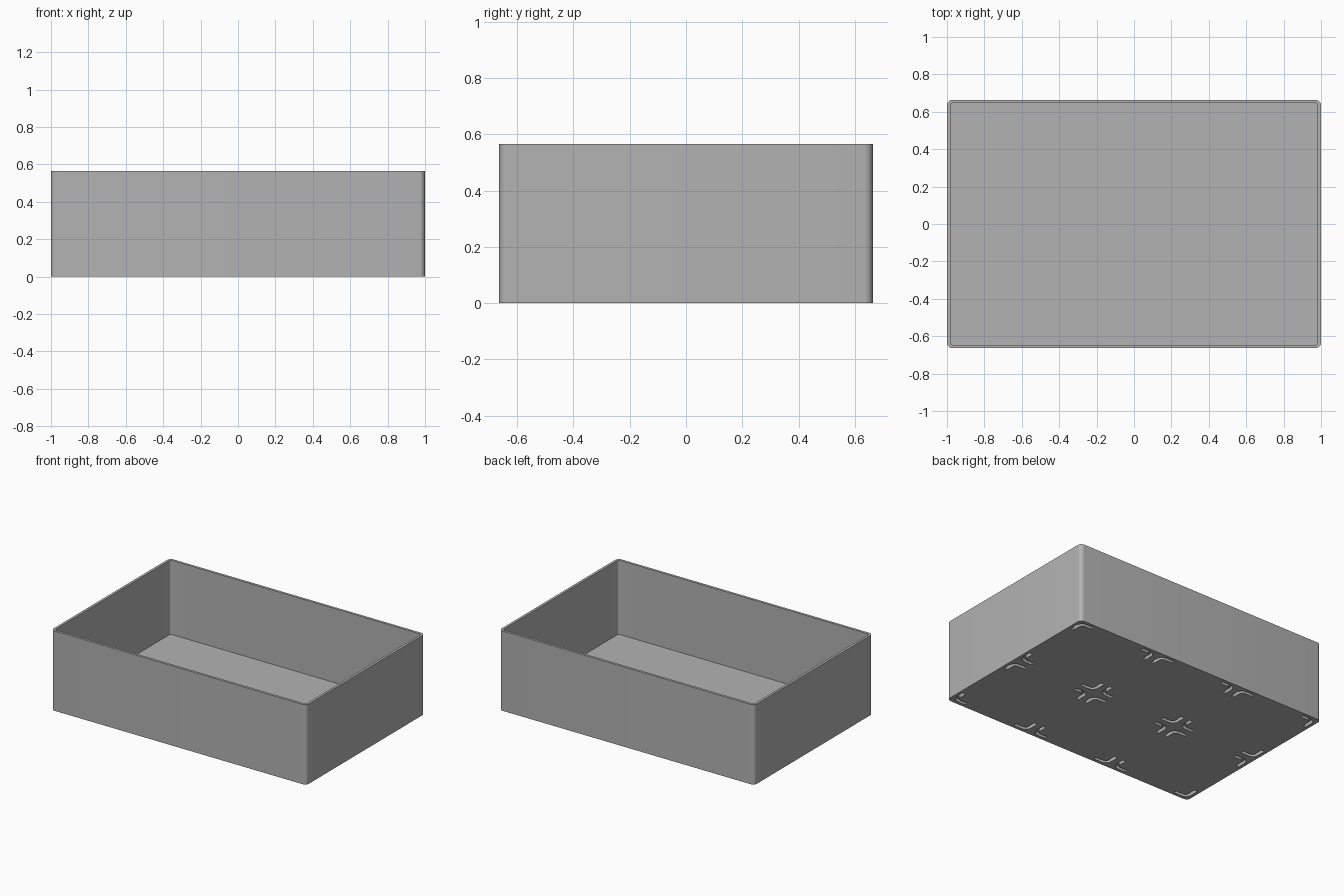
import bpy, bmesh
from math import cos, sin, pi

cube = bpy.data.objects.get("Cube")
if cube:
    bpy.data.objects.remove(cube)

HALF_X, HALF_Y, HEIGHT = 1.0, 0.664, 0.565
WALL, FLOOR, RADIUS = 0.018, 0.04, 0.03
CELLS_X, CELLS_Y = 3, 2
INSET, REACH, BEND = 0.035, 0.13, 0.035   # groove placement inside a cell corner
GROOVE, DEPTH = 0.024, 0.025

gray = bpy.data.materials.new("plain_gray")
gray.use_nodes = True
color = (0.45, 0.45, 0.45, 1)
gray.diffuse_color = color
gray.node_tree.nodes["Principled BSDF"].inputs["Base Color"].default_value = color


def rounded_rect(hx, hy, r, steps=8):
    """Outline of a rounded rectangle, counter-clockwise."""
    points = []
    for quarter, (sx, sy) in enumerate([(1, 1), (-1, 1), (-1, -1), (1, -1)]):
        for i in range(steps + 1):
            a = (quarter + i / steps) * pi / 2
            points.append((sx * (hx - r) + r * cos(a), sy * (hy - r) + r * sin(a)))
    return points


def add_ring(bm, outline, z):
    return [bm.verts.new((x, y, z)) for x, y in outline]


def bridge(bm, low, high):
    for i in range(len(low)):
        j = (i + 1) % len(low)
        bm.faces.new((low[i], low[j], high[j], high[i]))


def make_object(name, bm):
    bmesh.ops.recalc_face_normals(bm, faces=bm.faces[:])
    mesh = bpy.data.meshes.new(name)
    bm.to_mesh(mesh)
    bm.free()
    mesh.materials.append(gray)
    obj = bpy.data.objects.new(name, mesh)
    bpy.context.collection.objects.link(obj)
    return obj


# Open box: outer wall, rim, inner wall, floor
bm = bmesh.new()
outer = rounded_rect(HALF_X, HALF_Y, RADIUS)
inner = rounded_rect(HALF_X - WALL, HALF_Y - WALL, RADIUS - WALL)
rings = [add_ring(bm, outer, 0), add_ring(bm, outer, HEIGHT),
         add_ring(bm, inner, HEIGHT), add_ring(bm, inner, FLOOR)]
for low, high in zip(rings, rings[1:]):
    bridge(bm, low, high)
bm.faces.new(rings[0])
bm.faces.new(rings[-1])
box = make_object("open_box", bm)


def groove_outline(steps=6):
    """Curved L-shaped strip that hugs a cell corner at the origin."""
    def side(offset):
        c, r = INSET + BEND, BEND + offset
        arc = [pi + i / steps * pi / 2 for i in range(steps + 1)]
        return ([(INSET - offset, REACH)]
                + [(c + r * cos(a), c + r * sin(a)) for a in arc]
                + [(REACH, INSET - offset)])
    return side(GROOVE / 2) + side(-GROOVE / 2)[::-1]


# Underside grooves: one at each corner of each grid cell
bm = bmesh.new()
shape = groove_outline()
cell_x, cell_y = 2 * HALF_X / CELLS_X, 2 * HALF_Y / CELLS_Y
for i in range(CELLS_X):
    for j in range(CELLS_Y):
        for sx in (1, -1):
            for sy in (1, -1):
                cx = -HALF_X + (i + (sx < 0)) * cell_x
                cy = -HALF_Y + (j + (sy < 0)) * cell_y
                placed = [(cx + sx * x, cy + sy * y) for x, y in shape]
                low, high = add_ring(bm, placed, -DEPTH), add_ring(bm, placed, DEPTH)
                bridge(bm, low, high)
                bm.faces.new(low)
                bm.faces.new(high)
cutter = make_object("groove_cutter", bm)
cutter.hide_render = True

cut = box.modifiers.new("grooves", 'BOOLEAN')
cut.operation = 'DIFFERENCE'
cut.solver = 'EXACT'
cut.object = cutter
bpy.ops.object.select_all(action='DESELECT')
box.select_set(True)
bpy.context.view_layer.objects.active = box
bpy.ops.object.modifier_apply(modifier=cut.name)
bpy.data.objects.remove(cutter)
bpy.ops.object.shade_smooth_by_angle(angle=pi / 6)
